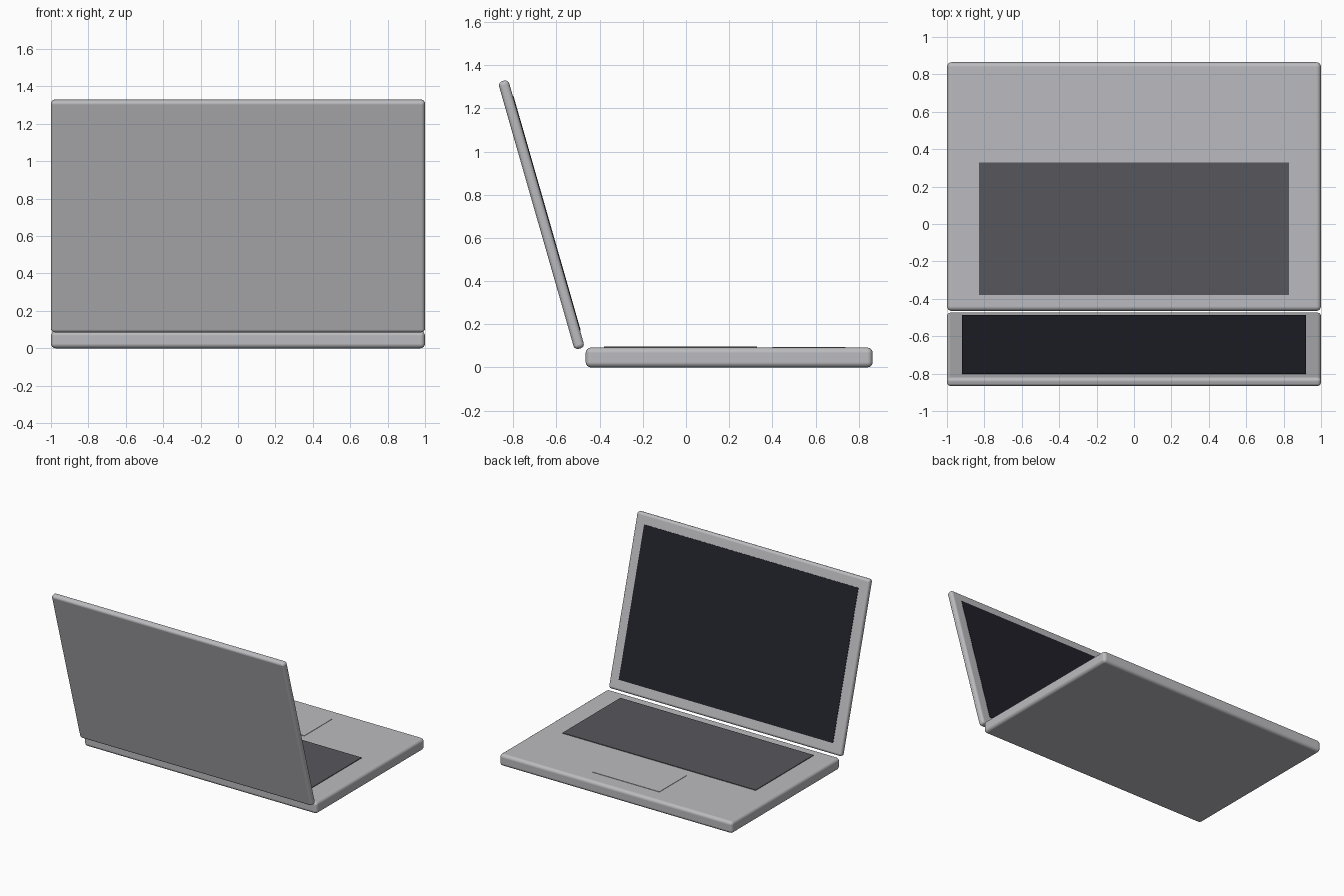
import bpy
import math
from mathutils import Matrix

if "Cube" in bpy.data.objects:
    bpy.data.objects.remove(bpy.data.objects["Cube"])


def material(name, rgb):
    m = bpy.data.materials.new(name)
    m.diffuse_color = (*rgb, 1.0)
    m.use_nodes = True
    m.node_tree.nodes["Principled BSDF"].inputs["Base Color"].default_value = m.diffuse_color
    return m


silver = material("silver casing", (0.50, 0.50, 0.525))
dark_grey = material("dark grey keys", (0.095, 0.095, 0.108))
black = material("blue black glass", (0.015, 0.015, 0.023))


def box(name, size, centre, mat, bevel=0.0, frame=Matrix()):
    """Box of a given size, placed in a frame, with optionally rounded edges."""
    bpy.ops.mesh.primitive_cube_add(size=1)
    ob = bpy.context.object
    ob.name = name
    ob.data.transform(frame @ Matrix.Translation(centre) @ Matrix.Diagonal((*size, 1)))
    ob.data.materials.append(mat)
    if bevel:
        for p in ob.data.polygons:
            p.use_smooth = True
        mod = ob.modifiers.new("rounded edges", 'BEVEL')
        mod.width = bevel
        mod.segments = 4
        mod.harden_normals = True
    return ob


# Lower half: casing, key area and touch pad
box("base", (2.0, 1.33, 0.092), (0, 0.20, 0.046), silver, 0.025)
box("keyboard", (1.66, 0.71, 0.009), (0, -0.025, 0.0925), dark_grey)
box("touch_pad", (0.58, 0.34, 0.006), (0, 0.57, 0.092), silver)

# Upper half: tilted lid with the display on its inner (+y) side
tilt = Matrix.Translation((0, -0.67, 0.7075)) @ Matrix.Rotation(math.radians(16), 4, 'X')
box("lid", (2.0, 0.049, 1.29), (0, 0, 0), silver, 0.02, tilt)
box("screen", (1.84, 0.008, 1.13), (0, 0.0235, 0), black, 0, tilt)
